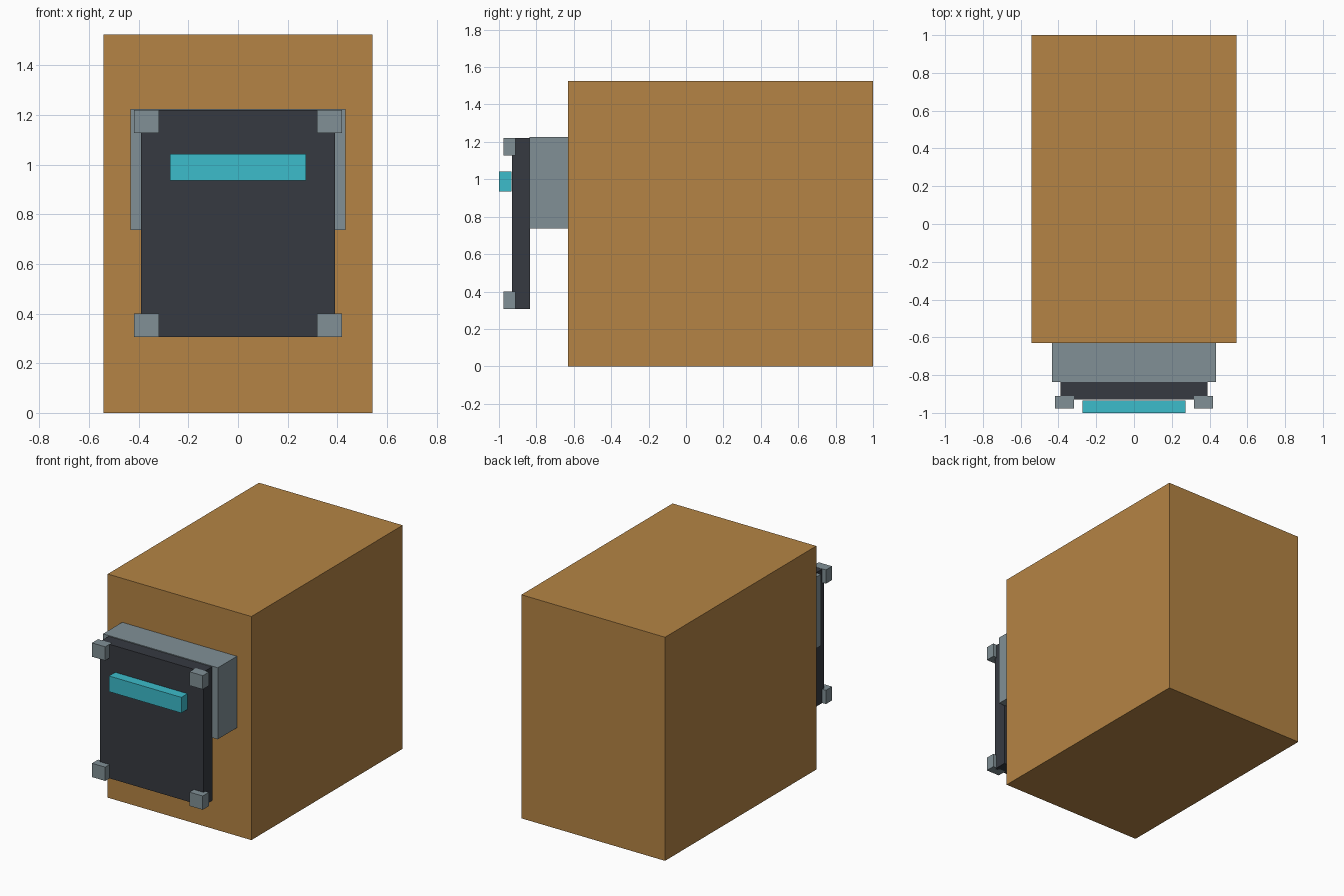
import bpy

if "Cube" in bpy.data.objects:
    bpy.data.objects.remove(bpy.data.objects["Cube"])


def material(name, color):
    m = bpy.data.materials.new(name)
    m.diffuse_color = (*color, 1.0)
    m.use_nodes = True
    m.node_tree.nodes["Principled BSDF"].inputs["Base Color"].default_value = m.diffuse_color
    return m


brown = material("cardboard_brown", (0.46, 0.231, 0.058))
grey = material("steel_grey", (0.22, 0.28, 0.305))
dark = material("charcoal", (0.037, 0.042, 0.053))
cyan = material("cyan", (0.045, 0.503, 0.597))


def box(name, x, y, z, mat):
    """Box from (min, max) ranges along each axis."""
    bpy.ops.mesh.primitive_cube_add(size=1)
    ob = bpy.context.object
    ob.name = name
    ob.location = [(a + b) / 2 for a, b in (x, y, z)]
    ob.scale = [b - a for a, b in (x, y, z)]
    bpy.ops.object.transform_apply(location=False, rotation=False, scale=True)
    ob.data.materials.append(mat)
    return ob


# Large main body
box("body", (-0.542, 0.542), (-0.63, 1.0), (0, 1.525), brown)

# Mounting block between body and panel
box("mount_block", (-0.433, 0.433), (-0.836, -0.63), (0.737, 1.225), grey)

# Front panel with a raised light bar
box("front_panel", (-0.39, 0.39), (-0.93, -0.834), (0.306, 1.22), dark)
box("light_bar", (-0.273, 0.273), (-1.0, -0.934), (0.936, 1.043), cyan)

# Corner blocks on the panel
for side, x in (("left", (-0.418, -0.318)), ("right", (0.318, 0.418))):
    for level, z in (("lower", (0.306, 0.4)), ("upper", (1.127, 1.221))):
        box(f"corner_block_{level}_{side}", x, (-0.977, -0.911), z, grey)
